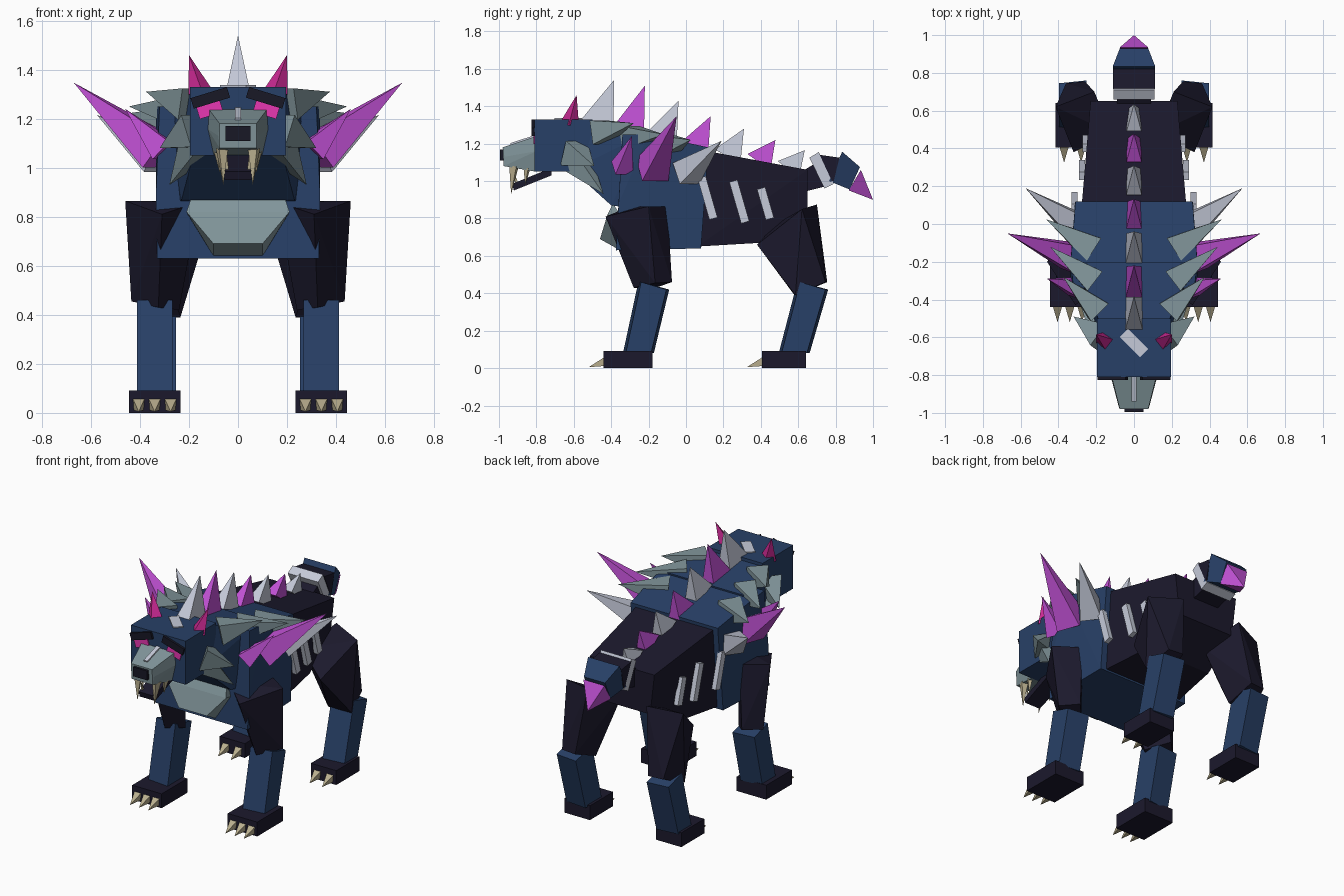
import bpy
import bmesh
from math import radians
from mathutils import Vector, Matrix, Euler

cube = bpy.data.objects.get("Cube")
if cube:
    bpy.data.objects.remove(cube, do_unlink=True)


def material(name, red, green, blue):
    mat = bpy.data.materials.new(name)
    mat.use_nodes = True
    colour = [(c / 255) ** 2.2 for c in (red, green, blue)] + [1]
    mat.diffuse_color = colour
    mat.node_tree.nodes["Principled BSDF"].inputs["Base Color"].default_value = colour
    return mat


NAVY = material("navy blue", 44, 66, 103)
DARK = material("dark violet", 33, 31, 48)
SLATE = material("slate grey", 128, 148, 153)
SILVER = material("pale silver", 196, 201, 216)
PURPLE = material("bright purple", 192, 82, 212)
PINK = material("hot pink", 232, 58, 178)
ROSE = material("deep rose", 200, 45, 145)
BONE = material("bone", 185, 174, 142)
BLACK = material("soft black", 30, 30, 42)

SIDES = (("left", 1), ("right", -1))


def finish(name, bm, mat):
    bmesh.ops.recalc_face_normals(bm, faces=bm.faces)
    mesh = bpy.data.meshes.new(name)
    bm.to_mesh(mesh)
    bm.free()
    mesh.materials.append(mat)
    obj = bpy.data.objects.new(name, mesh)
    bpy.context.collection.objects.link(obj)
    return obj


def hull(name, points, mat):
    bm = bmesh.new()
    for point in points:
        bm.verts.new(point)
    result = bmesh.ops.convex_hull(bm, input=bm.verts)
    loose = {e for e in result["geom_interior"] if isinstance(e, bmesh.types.BMVert)}
    bmesh.ops.delete(bm, geom=list(loose), context='VERTS')
    bmesh.ops.dissolve_limit(bm, angle_limit=radians(2), verts=bm.verts, edges=bm.edges)
    return finish(name, bm, mat)


def body_part(name, profile, mat):
    """Symmetric solid from rows of (y, z, half width)."""
    return hull(name, [(s * w, y, z) for y, z, w in profile for _, s in SIDES], mat)


def limb_part(name, side, corners, mat):
    """Solid from corners given for the left side."""
    return hull(name, [(side * x, y, z) for x, y, z in corners], mat)


def spike(name, base, tip, width, depth, mat):
    """Four-sided pyramid pointing from base to tip."""
    base, tip = Vector(base), Vector(tip)
    turn = (tip - base).to_track_quat('Z', 'Y').to_matrix()
    corners = [Vector((a * width, b * depth, 0)) for a in (1, -1) for b in (1, -1)]
    return hull(name, [base + turn @ c for c in corners] + [tip], mat)


def box(name, centre, size, angles, mat):
    bm = bmesh.new()
    turn = Euler([radians(a) for a in angles]).to_matrix().to_4x4()
    bmesh.ops.create_cube(bm, size=1, matrix=Matrix.Translation(centre) @ turn
                          @ Matrix.Diagonal((*size, 1)))
    return finish(name, bm, mat)


# Torso, neck and chest armour
body_part("hindquarters", [(0.06, 1.17, 0.28), (0.65, 1.06, 0.23), (0.65, 0.8, 0.2),
                           (0.4, 0.67, 0.23), (0.06, 0.65, 0.28)], DARK)
body_part("chest", [(-0.34, 1.25, 0.32), (-0.2, 1.25, 0.335), (0.12, 1.18, 0.31),
                    (0.08, 0.64, 0.32), (-0.375, 0.63, 0.33), (-0.36, 0.88, 0.335)], NAVY)
body_part("neck", [(-0.5, 1.31, 0.19), (-0.2, 1.26, 0.3), (-0.25, 0.85, 0.25),
                   (-0.4, 0.87, 0.23), (-0.61, 1.06, 0.18)], NAVY)
body_part("chest_plate", [(-0.39, 0.88, 0.19), (-0.42, 0.82, 0.21), (-0.46, 0.69, 0.1),
                          (-0.37, 0.64, 0.1), (-0.34, 0.8, 0.2)], SLATE)

# Head, muzzle and jaw
box("head", (0, -0.655, 1.19), (0.39, 0.31, 0.28), (0, 0, 0), NAVY)
body_part("muzzle", [(-0.8, 1.24, 0.12), (-0.98, 1.18, 0.075), (-0.975, 1.08, 0.075),
                     (-0.8, 1.05, 0.1), (-0.8, 1.16, 0.125), (-0.97, 1.13, 0.08)], SLATE)
box("nose", (0, -0.975, 1.14), (0.1, 0.04, 0.06), (0, 0, 0), BLACK)
body_part("jaw", [(-0.93, 0.985, 0.055), (-0.92, 0.95, 0.055),
                  (-0.72, 1.03, 0.06), (-0.72, 1.07, 0.06)], DARK)
box("nose_bridge", (0, -0.87, 1.215), (0.026, 0.14, 0.02), (18, 0, 0), SILVER)
box("crown_mark", (0, -0.63, 1.332), (0.06, 0.15, 0.009), (0, 0, 45), SILVER)

for label, s in SIDES:
    box(label + "_brow", (s * 0.113, -0.81, 1.285), (0.155, 0.03, 0.045), (0, s * 17, 0), BLACK)
    box(label + "_eye", (s * 0.115, -0.812, 1.237), (0.1, 0.009, 0.05), (0, s * 17, 0), PINK)
    spike(label + "_ear", (s * 0.155, -0.62, 1.31), (s * 0.2, -0.585, 1.46), 0.035, 0.035, ROSE)
    spike(label + "_front_fang", (s * 0.065, -0.92, 1.08), (s * 0.06, -0.935, 0.93),
          0.02, 0.02, BONE)
    spike(label + "_back_fang", (s * 0.08, -0.85, 1.07), (s * 0.075, -0.86, 0.98),
          0.014, 0.014, BONE)
    spike(label + "_lower_fang", (s * 0.045, -0.9, 0.97), (s * 0.045, -0.92, 1.05),
          0.01, 0.01, BONE)

# Cheek, mane and shoulder spikes: label, base, tip, half width, colour
SIDE_SPIKES = [
    ("cheek_spike", (0.17, -0.6, 1.15), (0.32, -0.49, 1.08), 0.07, SLATE),
    ("jowl_spike", (0.16, -0.58, 1.1), (0.28, -0.44, 0.93), 0.06, SLATE),
    ("front_mane_spike", (0.19, -0.46, 1.26), (0.375, -0.28, 1.31), 0.065, SLATE),
    ("middle_mane_spike", (0.21, -0.3, 1.23), (0.445, -0.12, 1.25), 0.065, SLATE),
    ("back_mane_spike", (0.22, -0.13, 1.18), (0.465, 0.025, 1.22), 0.07, SLATE),
    ("small_shoulder_spike", (0.3, -0.34, 1.07), (0.46, -0.29, 1.24), 0.05, PURPLE),
    ("large_shoulder_spike", (0.32, -0.18, 1.06), (0.67, -0.05, 1.347), 0.075, PURPLE),
    ("flank_spike", (0.32, 0, 1.04), (0.575, 0.19, 1.215), 0.065, SILVER),
]
for label, s in SIDES:
    for part, (bx, by, bz), (tx, ty, tz), r, mat in SIDE_SPIKES:
        spike(label + "_" + part, (s * bx, by, bz), (s * tx, ty, tz), r, r, mat)

# Row of spikes down the spine, shrinking towards the tail
SPINE = [(-0.385, 1.54, 1.3), (-0.22, 1.51, 1.26), (-0.04, 1.43, 1.23), (0.132, 1.347, 1.17),
         (0.31, 1.28, 1.13), (0.478, 1.22, 1.1), (0.635, 1.165, 1.06)]
for i, (y, top, root) in enumerate(SPINE):
    spike("spine_spike", (0, y - 0.088, root), (0, y, top), 0.045 - i * 0.001,
          0.091 - i * 0.003, PURPLE if i % 2 else SILVER)

# Rib bars on the flanks
for label, s in SIDES:
    for x, y, z, length in ((0.315, 0.115, 0.91, 0.23), (0.275, 0.285, 0.89, 0.23),
                            (0.257, 0.425, 0.88, 0.17)):
        box(label + "_rib", (s * x, y, z), (0.03, 0.045, length), (16, 0, 0), SILVER)

# Tail
body_part("tail_root", [(0.6, 1.04, 0.09), (0.7, 1.1, 0.09), (0.78, 0.98, 0.09),
                        (0.62, 0.94, 0.09)], DARK)
body_part("tail_collar", [(0.66, 1.125, 0.108), (0.71, 1.155, 0.108), (0.79, 0.985, 0.108),
                          (0.74, 0.96, 0.108)], SILVER)
body_part("tail_middle", [(0.715, 1.14, 0.112), (0.82, 1.125, 0.112), (0.79, 1.0, 0.112),
                          (0.78, 1.0, 0.112)], DARK)
body_part("tail_end", [(0.835, 1.157, 0.112), (0.93, 1.075, 0.075), (0.875, 0.955, 0.075),
                       (0.765, 1.0, 0.112)], NAVY)
body_part("tail_tip", [(0.935, 1.06, 0.075), (0.87, 0.95, 0.075), (1.0, 0.9, 0)], PURPLE)

# Thighs turned outwards: four upper corners, then four lower corners
THIGHS = {
    "front": [(0.31, -0.43, 0.81), (0.46, -0.2, 0.865), (0.31, -0.1, 0.865), (0.16, -0.31, 0.86),
              (0.325, -0.28, 0.43), (0.435, -0.165, 0.455), (0.345, -0.075, 0.46),
              (0.24, -0.19, 0.42)],
    "hind": [(0.32, 0.38, 0.66), (0.415, 0.62, 0.85), (0.21, 0.7, 0.875), (0.12, 0.48, 0.77),
             (0.235, 0.58, 0.39), (0.4, 0.585, 0.39), (0.36, 0.745, 0.46), (0.26, 0.755, 0.46)],
}
# Legs: end, foot x and y, foot size, knee offset, claw offsets
LEGS = [("front", 0.34, -0.31, 0.21, 0.26, 0.135, (-0.065, 0, 0.065)),
        ("hind", 0.325, 0.523, 0.18, 0.235, 0.152, (-0.045, 0.045))]
for label, s in SIDES:
    for end, x, y, width, length, reach, claws in LEGS:
        name = label + "_" + end
        limb_part(name + "_upper_leg", s, THIGHS[end], DARK)
        shin = []
        for step, z, slope in ((reach, 0.46, 0.04), (0.053, 0.08, 0)):
            for across in (-0.073, 0.073):
                for along in (-1, 1):
                    shift = along * 0.075 + (0.01 if across * along < 0 else -0.005)
                    shin.append((x + across, y + step + shift, z - slope * (along > 0)))
        limb_part(name + "_lower_leg", s, shin, NAVY)
        box(name + "_foot", (s * x, y, 0.046), (width, length, 0.092), (0, 0, 0), DARK)
        toe = y - length / 2
        for offset in claws:
            cx = s * (x + offset)
            spike(name + "_claw", (cx, toe + 0.01, 0.035), (cx, toe - 0.08, 0.005),
                  0.024, 0.024, BONE)
